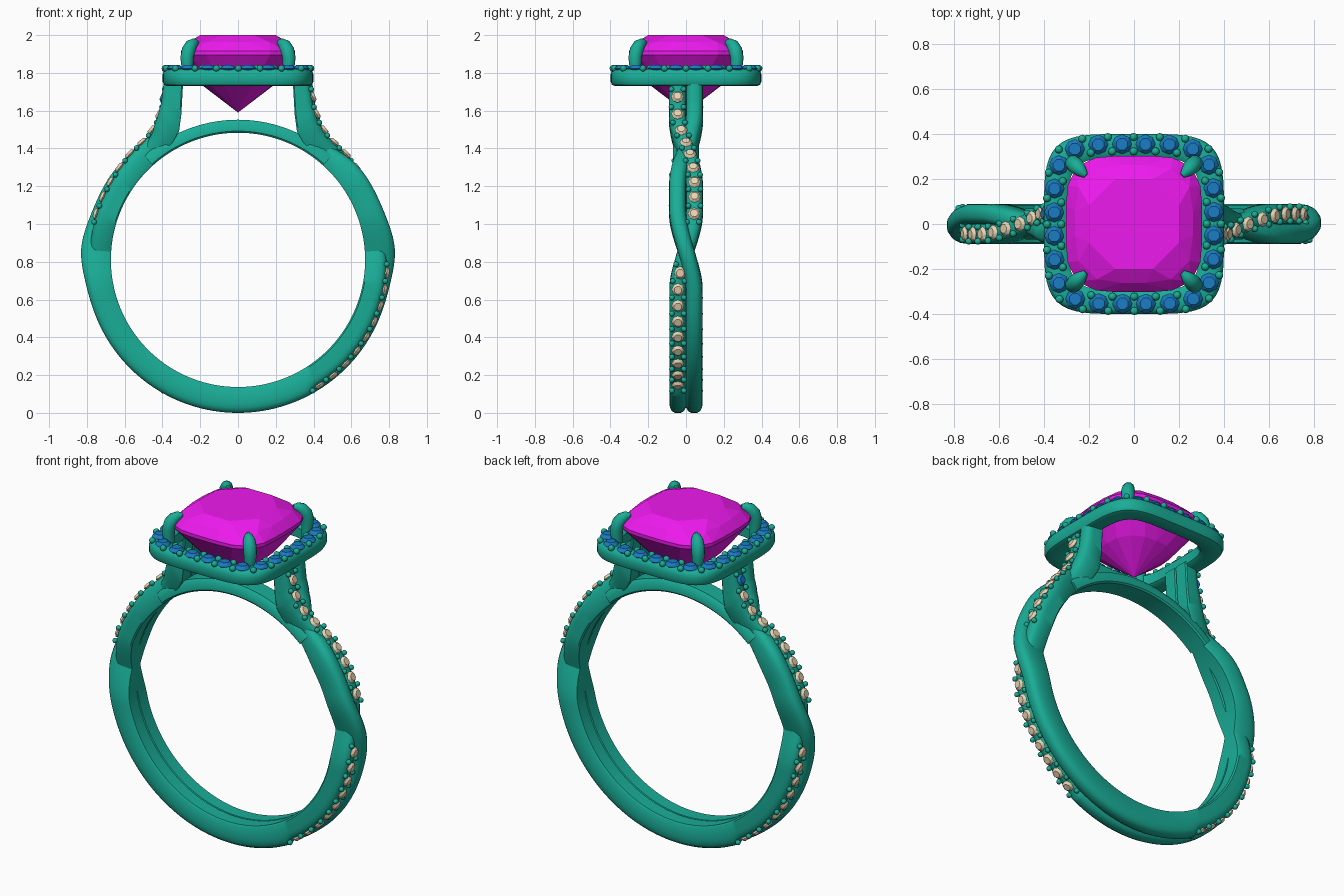
import bpy, bmesh
from math import sin, cos, pi, radians, exp
from mathutils import Vector, Matrix

if "Cube" in bpy.data.objects:
    bpy.data.objects.remove(bpy.data.objects["Cube"])

CZ, R_IN, R_OUT = 0.81, 0.673, 0.805     # finger hole centre height and band radii


def material(name, rgb):
    m = bpy.data.materials.new(name)
    m.diffuse_color = (*rgb, 1)
    m.use_nodes = True
    m.node_tree.nodes["Principled BSDF"].inputs["Base Color"].default_value = m.diffuse_color
    return m


METAL = material("green_metal", (0.01, 0.42, 0.31))
PINK = material("magenta_gem", (0.85, 0.01, 0.85))
BLUE = material("blue_gem", (0.01, 0.2, 0.55))
TAN = material("cream_gem", (0.8, 0.66, 0.45))


def finish(bm, name, mat, smooth=None):
    bmesh.ops.recalc_face_normals(bm, faces=bm.faces)
    me = bpy.data.meshes.new(name)
    bm.to_mesh(me)
    bm.free()
    ob = bpy.data.objects.new(name, me)
    bpy.context.collection.objects.link(ob)
    me.materials.append(mat)
    if smooth:
        bpy.ops.object.select_all(action='DESELECT')
        ob.select_set(True)
        bpy.context.view_layer.objects.active = ob
        bpy.ops.object.shade_smooth_by_angle(angle=radians(smooth))
    return ob


def loft(bm, rings, closed=False):
    vs = [[bm.verts.new(p) for p in r] for r in rings]
    n = len(vs[0])
    for i in range(len(vs) if closed else len(vs) - 1):
        a, b = vs[i], vs[(i + 1) % len(vs)]
        for j in range(n):
            bm.faces.new((a[j], a[(j + 1) % n], b[(j + 1) % n], b[j]))
    if not closed:
        bm.faces.new(vs[0])
        bm.faces.new(vs[-1])


def stone(bm, pos, normal, r):
    # small brilliant: table, girdle, culet
    q = Vector(normal).to_track_quat('Z', 'Y')
    pts = [(0, 0, -0.8)]
    for k in range(8):
        a, b = k * pi / 4, (k + .5) * pi / 4
        pts += [(cos(a), sin(a), 0), (.62 * cos(b), .62 * sin(b), .42)]
    vs = [bm.verts.new(Vector(pos) + q @ (Vector(p) * r)) for p in pts]
    bmesh.ops.convex_hull(bm, input=vs)


def ball(bm, pos, r):
    bmesh.ops.create_icosphere(bm, subdivisions=2, radius=r, matrix=Matrix.Translation(pos))


def step(a, b, x):
    t = min(1, max(0, (x - a) / (b - a)))
    return t * t * (3 - 2 * t)


# ---- band path: circle up to 50 degrees, then rising into the shoulder ----
SHOULDER = [(50, .433, 1.326, .517, 1.427), (58, .36, 1.405, .462, 1.49),
            (66, .312, 1.49, .425, 1.56), (76, .30, 1.58, .402, 1.64), (90, .29, 1.76, .387, 1.76)]


def edges(u):
    if u <= 50:
        d = Vector((cos(radians(u)), 0, sin(radians(u))))
        c = Vector((0, 0, CZ))
        return c + d * R_IN, c + d * R_OUT
    for k, l in zip(SHOULDER, SHOULDER[1:]):
        if u <= l[0]:
            t = (u - k[0]) / (l[0] - k[0])
            v = [p + (q - p) * t for p, q in zip(k, l)]
            return Vector((v[1], 0, v[2])), Vector((v[3], 0, v[4]))


def strand_frame(u, jewelled):
    i, o = edges(u)
    n = (o - i).normalized()
    y = -.043 + .088 * step(-13, 21, u) - .09 * step(31, 71, u)
    if jewelled:
        off = .005 - .024 * step(-62, -59, u) + .012 * step(30, 48, u)
    else:
        y = -y
        off = .005 + .022 * exp(-((u - 4) / 11) ** 2) - .03 * exp(-((u - 51) / 9) ** 2)
    return i + Vector((0, y, 0)), o + n * off + Vector((0, y, 0)), n


SECTION = [(-.85, 0), (.85, 0), (1, .07), (1, .62), (.93, .8), (.72, .93), (.35, 1),
           (-.35, 1), (-.72, .93), (-.93, .8), (-1, .62), (-1, .07)]
BEADS = [-57 + 6.5 * k for k in range(9)] + [18, 25, 31.5, 38, 44.5, 51, 59, 69, 80]

for side, label in ((1, "right"), (-1, "left")):
    turn = Matrix.Diagonal((side, side, 1, 1))
    # twisted strands
    for jewelled in (True, False):
        bm = bmesh.new()
        rings = []
        for k in range(91):
            i, o, n = strand_frame(-90 + 2 * k, jewelled)
            rings.append([turn @ (i + (o - i) * t + Vector((0, s * .045, 0))) for s, t in SECTION])
        loft(bm, rings)
        finish(bm, f"{label}_{'jewelled' if jewelled else 'plain'}_strand", METAL, 40)
    # pave stones and their grains
    stones, grains, drop = bmesh.new(), bmesh.new(), bmesh.new()
    for k, u in enumerate(BEADS):
        i, o, n = strand_frame(u, True)
        odd = side == -1 and k == len(BEADS) - 1
        stone(drop if odd else stones, turn @ (o + n * .004), turn.to_3x3() @ n, .034)
        gaps = [u + 3.3 if u < 50 else u + 4.7]
        if k in (0, 9):
            gaps.append(u - 3.3)
        for g in gaps:
            i, o, n = strand_frame(g, True)
            for s in (-1, 1):
                ball(grains, turn @ (o + n * .002 + Vector((0, s * .032, 0))), .015)
    finish(stones, f"{label}_band_stones", TAN)
    finish(grains, f"{label}_band_grains", METAL, 60)
    if drop.verts:
        finish(drop, "left_top_stone", BLUE)
    else:
        drop.free()

# bridge closing the finger hole under the head
bm = bmesh.new()
rings = []
for k in range(41):
    a = radians(48 + 84 * k / 40)
    d = Vector((cos(a), 0, sin(a)))
    rings.append([Vector((0, y, CZ)) + d * r for y, r in
                  ((-.06, R_IN), (.06, R_IN), (.068, .682), (.068, .72), (.05, .742),
                   (-.05, .742), (-.068, .72), (-.068, .682))])
loft(bm, rings)
finish(bm, "bridge", METAL, 40)


# ---- head ----
def cushion(a, phi, z, n=4.6):
    c, s = cos(phi), sin(phi)
    r = a / (abs(c) ** n + abs(s) ** n) ** (1 / n)
    return Vector((r * c, r * s, z))


# halo frame
bm = bmesh.new()
HALO = [(.295, 1.745), (.31, 1.735), (.375, 1.73), (.392, 1.737), (.40, 1.755), (.40, 1.79),
        (.393, 1.81), (.38, 1.82), (.315, 1.82), (.295, 1.805)]
loft(bm, [[cushion(a, 2 * pi * k / 96, z) for a, z in HALO] for k in range(96)], closed=True)
finish(bm, "halo_frame", METAL, 40)

# halo stones evenly spaced along the cushion outline, with grains between
line = [cushion(.355, 2 * pi * k / 1440, 1.822) for k in range(1441)]
run = [0]
for p, q in zip(line, line[1:]):
    run.append(run[-1] + (q - p).length)


def along(f):
    return next(p for p, d in zip(line, run) if d >= f * run[-1])


stones, grains = bmesh.new(), bmesh.new()
for k in range(24):
    stone(stones, along((k + .5) / 24), (0, 0, 1), .044)
    p = along(k / 24)
    for s in (.91, 1.09):
        ball(grains, (p.x * s, p.y * s, 1.824), .018)
finish(stones, "halo_stones", BLUE)
finish(grains, "halo_grains", METAL, 60)

# centre gem: faceted cushion cut
bm = bmesh.new()
pts = [Vector((0, 0, 1.59))]
for z in (1.895, 1.915):
    pts += [cushion(.303, 2 * pi * k / 24, z, 4) for k in range(24)]
pts += [cushion(.262, 2 * pi * (k + .5) / 16, 1.963, 3.5) for k in range(16)]
pts += [cushion(.205, 2 * pi * (k + .5) / 8, 2.0, 3) for k in range(8)]
pts += [cushion(.19, 2 * pi * k / 16, 1.735, 2.6) for k in range(16)]
bmesh.ops.convex_hull(bm, input=[bm.verts.new(p) for p in pts])
finish(bm, "centre_gem", PINK)

# claw prongs at the four corners
CLAW = [(.262, 1.75, .026), (.268, 1.82, .031), (.27, 1.88, .036), (.262, 1.92, .037),
        (.247, 1.947, .033), (.23, 1.96, .024), (.215, 1.963, .012)]
bm = bmesh.new()
for sx in (-1, 1):
    for sy in (-1, 1):
        rings = []
        for k, (d, z, r) in enumerate(CLAW):
            a, b = CLAW[max(k - 1, 0)], CLAW[min(k + 1, len(CLAW) - 1)]
            tan = Vector((sx * (b[0] - a[0]), sy * (b[0] - a[0]), b[1] - a[1])).normalized()
            side = Vector((-sy, sx, 0)).normalized()
            up = tan.cross(side)
            rings.append([Vector((sx * d, sy * d, z)) + (side * cos(t) + up * sin(t)) * r
                          for t in (2 * pi * j / 12 for j in range(12))])
        loft(bm, rings)
finish(bm, "claw_prongs", METAL, 50)
